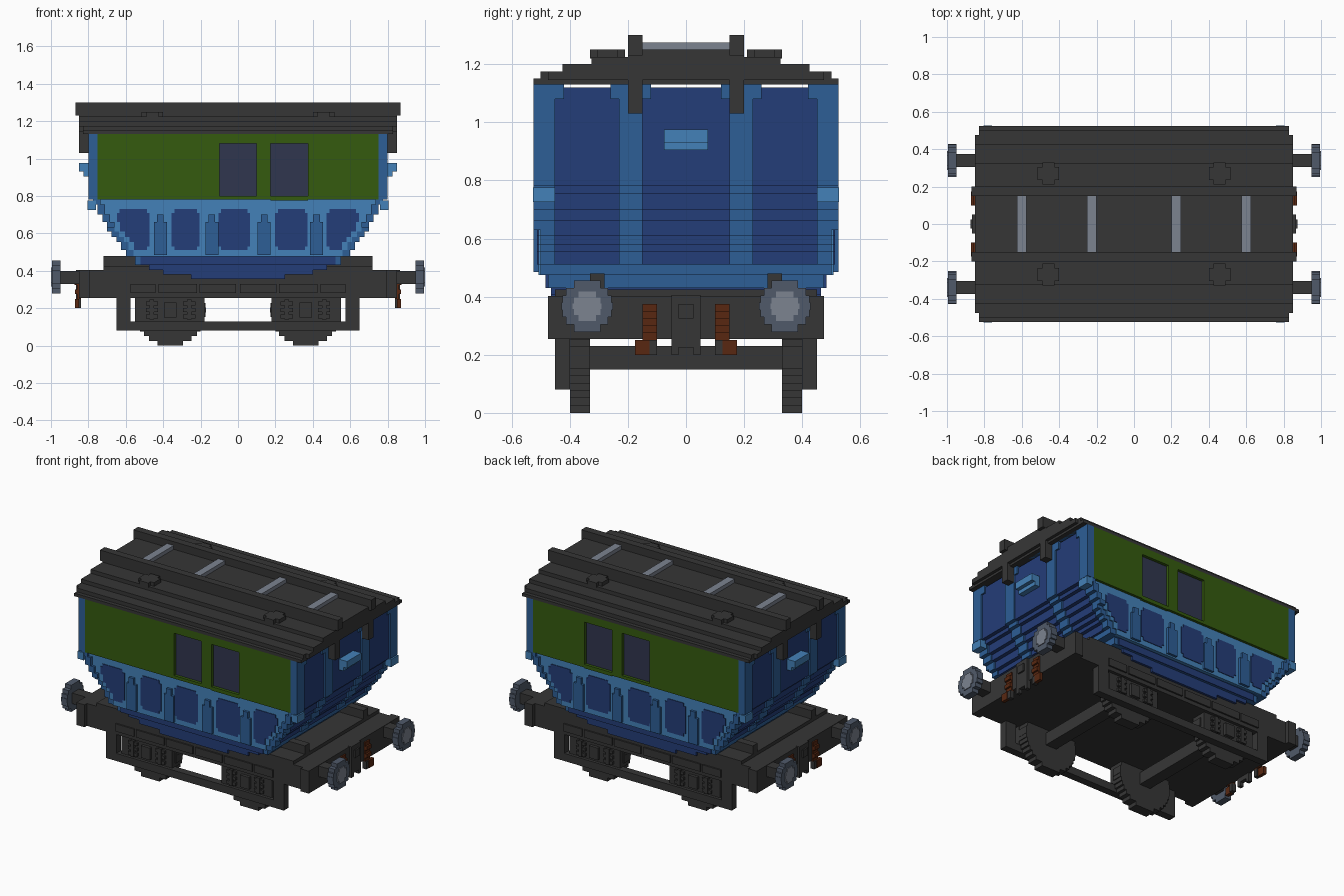
import bpy, bmesh, math
from mathutils import Matrix, Vector

if "Cube" in bpy.data.objects:
    bpy.data.objects.remove(bpy.data.objects["Cube"])


def lin(c):
    c /= 255
    return c / 12.92 if c <= 0.04045 else ((c + 0.055) / 1.055) ** 2.4


def material(name, r, g, b):
    m = bpy.data.materials.new(name)
    col = (lin(r), lin(g), lin(b), 1)
    m.use_nodes = True
    m.diffuse_color = col
    m.node_tree.nodes["Principled BSDF"].inputs["Base Color"].default_value = col
    return m


GREY = material("charcoal", 54, 54, 54)
DARK = material("dark blue", 36, 61, 120)
MID = material("mid blue", 45, 94, 150)
LIGHT = material("light blue", 68, 129, 184)
GREEN = material("olive green", 53, 91, 15)
GLASS = material("window slate", 48, 54, 78)
STEEL = material("buffer steel", 80, 90, 106)
PALE = material("pale grey", 124, 131, 144)
RUST = material("rust brown", 88, 39, 17)


def part(name, mat, boxes, mx=False, my=False):
    """One object from boxes (x0,x1,y0,y1,z0,z1), optionally mirrored in x and y."""
    bm = bmesh.new()
    for sx in ((1, -1) if mx else (1,)):
        for sy in ((1, -1) if my else (1,)):
            for x0, x1, y0, y1, z0, z1 in boxes:
                c = Vector((sx * (x0 + x1) / 2, sy * (y0 + y1) / 2, (z0 + z1) / 2))
                s = Matrix.Diagonal((x1 - x0, y1 - y0, z1 - z0, 1))
                bmesh.ops.create_cube(bm, size=1, matrix=Matrix.Translation(c) @ s)
    me = bpy.data.meshes.new(name)
    bm.to_mesh(me)
    bm.free()
    me.materials.append(mat)
    ob = bpy.data.objects.new(name, me)
    bpy.context.collection.objects.link(ob)
    return ob


def disc_rows(r, rows):
    """Rows (half width, low, high) of a stepped disc."""
    h = 2 * r / rows
    out = []
    for i in range(rows):
        lo = -r + i * h
        mid = lo + h / 2
        out.append((math.sqrt(r * r - mid * mid), lo, lo + h))
    return out


# Stepped hopper: (half length, low z, high z)
layers = [(.25, .355, .38), (.40, .38, .405), (.475, .405, .43), (.55, .43, .475),
          (.60, .475, .51), (.625, .51, .555), (.65, .555, .58), (.675, .58, .61),
          (.70, .61, .63), (.70, .63, .66), (.725, .66, .70), (.75, .70, .755),
          (.775, .755, .78), (.80, .78, 1.08), (.80, 1.08, 1.15)]
bands = [(0, .15, True), (.15, .23, False), (.23, .45, True)]

frame, panels, base = [], [], []
for h, z0, z1 in layers:
    if z1 <= .43:
        base.append((-h, h, 0, .465, z0, z1))
        continue
    w = .475 if z1 <= .48 else .5
    if z1 <= .48:
        frame.append((-h, h, 0, w, z0, z1))
        base.append((-h + .03, h - .03, w, w + .008, z0, z1))
        continue
    for y0, y1, dark in bands:
        if dark and z0 >= .5:
            e = .03 if z0 >= 1.08 else 0
            panels.append((-h + .01, h - .01, y0 + (e if y0 else 0), y1 - e, z0, z1 - e))
            if e:
                frame.append((-h, h, y0, y1, 1.13, z1))
                if y0:
                    frame.append((-h, h, y0, y0 + e, z0, z1))
                frame.append((-h, h, y1 - e, y1, z0, z1))
        else:
            frame.append((-h, h, y0, y1, z0, z1))
    frame.append((-h, h, .45, w, z0, z1))
part("hopper_frame", MID, frame, my=True)
part("hopper_end_panels", DARK, panels, my=True)
part("hopper_base", DARK, base, my=True)


# Side panelling that follows the stepped hopper outline
def side_band(x0, x1, z0, z1, y, inset):
    out = []
    for h, a, b in layers:
        a, b = max(a, z0), min(b, z1)
        l, r = max(x0, -h + inset), min(x1, h - inset)
        if b > a + .001 and r > l + .01:
            out.append((l, r, .49, y, a, b))
    return out


part("side_lower_panel", LIGHT, side_band(-1, 1, .475, .78, .508, .04), my=True)
insets, ribs = [], []
for cx, hw in ((-.56, .088), (-.28, .075), (-.02, .085), (.285, .087), (.56, .087)):
    insets += side_band(cx - hw, cx + hw, .53, .71, .512, .07)
    insets += side_band(cx - hw + .015, cx + hw - .015, .51, .73, .512, .07)
for cx in (-.415, -.14, .14, .42):
    ribs += side_band(cx - .035, cx + .035, .485, .66, .524, .03)
    ribs += side_band(cx - .018, cx + .018, .66, .70, .524, .03)
part("side_inset_panels", DARK, insets, my=True)
part("side_ribs", MID, ribs, my=True)
part("side_edge_trim", MID, [(h - .04, h, .49, .524, z0, z1)
     for h, z0, z1 in layers if .63 <= z0 < .78], mx=True, my=True)

# Upper side walls with two recessed windows
part("upper_side_wall", GREEN, [(-.75, -.10, .49, .525, .78, 1.13), (.10, .175, .49, .525, .78, 1.13),
     (.375, .75, .49, .525, .78, 1.13), (-.10, .10, .49, .525, 1.08, 1.13),
     (.175, .375, .49, .525, 1.08, 1.13), (-.10, .10, .49, .525, .78, .80),
     (.175, .375, .49, .525, .775, .80)], my=True)
part("side_windows", GLASS, [(-.10, .10, .49, .506, .80, 1.08),
     (.175, .375, .49, .506, .80, 1.08)], my=True)
part("corner_posts", MID, [(.75, .80, .45, .525, .78, 1.13)], mx=True, my=True)
part("corner_brackets", LIGHT, [(.76, .804, .45, .527, .725, .775)], mx=True, my=True)
part("end_handles", LIGHT, [(.79, .85, -.075, .075, .93, .975),
     (.79, .825, -.075, .075, .905, .93)], mx=True)

# Stepped roof, rails and fittings
part("roof", GREY, [(-.83, .83, -.525, .525, 1.13, 1.15), (-.83, .83, -.5, .5, 1.15, 1.175),
     (-.85, .85, -.475, .475, 1.145, 1.175), (-.85, .85, -.425, .425, 1.175, 1.2),
     (-.85, .85, -.325, .325, 1.2, 1.225), (-.85, .85, -.2, .2, 1.225, 1.25)])
part("roof_rails", GREY, [(-.87, .87, .15, .2, 1.23, 1.30)], my=True)
part("rail_hooks", GREY, [(.80, .85, .15, .2, 1.03, 1.25)], mx=True, my=True)
part("roof_vents", GREY, [(.40, .515, .235, .305, 1.22, 1.25),
     (.425, .49, .21, .33, 1.22, 1.25)], mx=True, my=True)
part("roof_strips", PALE, [(x - .025, x + .025, -.15, .15, 1.24, 1.275)
     for x in (.225, .60)], mx=True)

# Chassis
part("chassis_floor", GREY, [(-.845, .845, -.45, .45, .255, .403), (-.72, .72, -.45, .45, .40, .425)])
part("headstocks", GREY, [(.79, .85, -.475, .475, .255, .403)], mx=True)
part("floor_rails", GREY, [(-.72, .72, .28, .33, .40, .48)], my=True)
part("solebar_panels", GREY, [(x0, x1, .44, .46, .28, .33)
     for x0, x1 in ((.01, .205), (.22, .425), (.44, .575))], mx=True, my=True)

# Side frames, axle guards and springs
part("side_frames", GREY, [(0, .65, .40, .45, .08, .13), (.575, .65, .40, .45, .08, .26),
     (.18, .55, .40, .43, .12, .26)], mx=True, my=True)
springs = [(.33, .395, .42, .45, .15, .23)]
for x in (.26, .46):
    springs += [(x - .033, x + .033, .42, .445, z, z + .02) for z in (.145, .18, .215)]
    springs.append((x - .012, x + .012, .42, .45, .14, .245))
part("springs", GREY, springs, mx=True, my=True)

# Wheels and axles
part("wheels", GREY, [(.362 - w, .362 + w, .33, .40, .19 + a, .19 + b)
     for w, a, b in disc_rows(.19, 15)], mx=True, my=True)
part("axles", GREY, [(.322, .402, -.34, .34, .15, .23)], mx=True)

# Buffers
part("buffer_stems", GREY, [(.84, .955, .305, .375, .33, .40)], mx=True, my=True)
part("buffer_heads", STEEL, [(.95, .995, .34 - w, .34 + w, .367 + a, .367 + b)
     for w, a, b in disc_rows(.088, 7)], mx=True, my=True)
part("buffer_faces", PALE, [(.99, 1.0, .34 - w, .34 + w, .367 + a, .367 + b)
     for w, a, b in disc_rows(.05, 5)], mx=True, my=True)

# Couplings
part("coupling_hook", GREY, [(.84, .865, -.05, .05, .225, .405), (.84, .865, .025, .05, .20, .225),
     (.84, .865, -.05, -.025, .20, .225), (.84, .875, -.025, .025, .325, .375)], mx=True)
part("brake_hoses", RUST, [(.84, .86, .10, .15, .25, .375), (.85, .872, .10, .15, .275, .30),
     (.85, .872, .10, .15, .325, .35), (.85, .872, .125, .175, .20, .25)], mx=True, my=True)
part("hose_ends", GREY, [(.84, .868, .10, .126, .20, .25)], mx=True, my=True)
